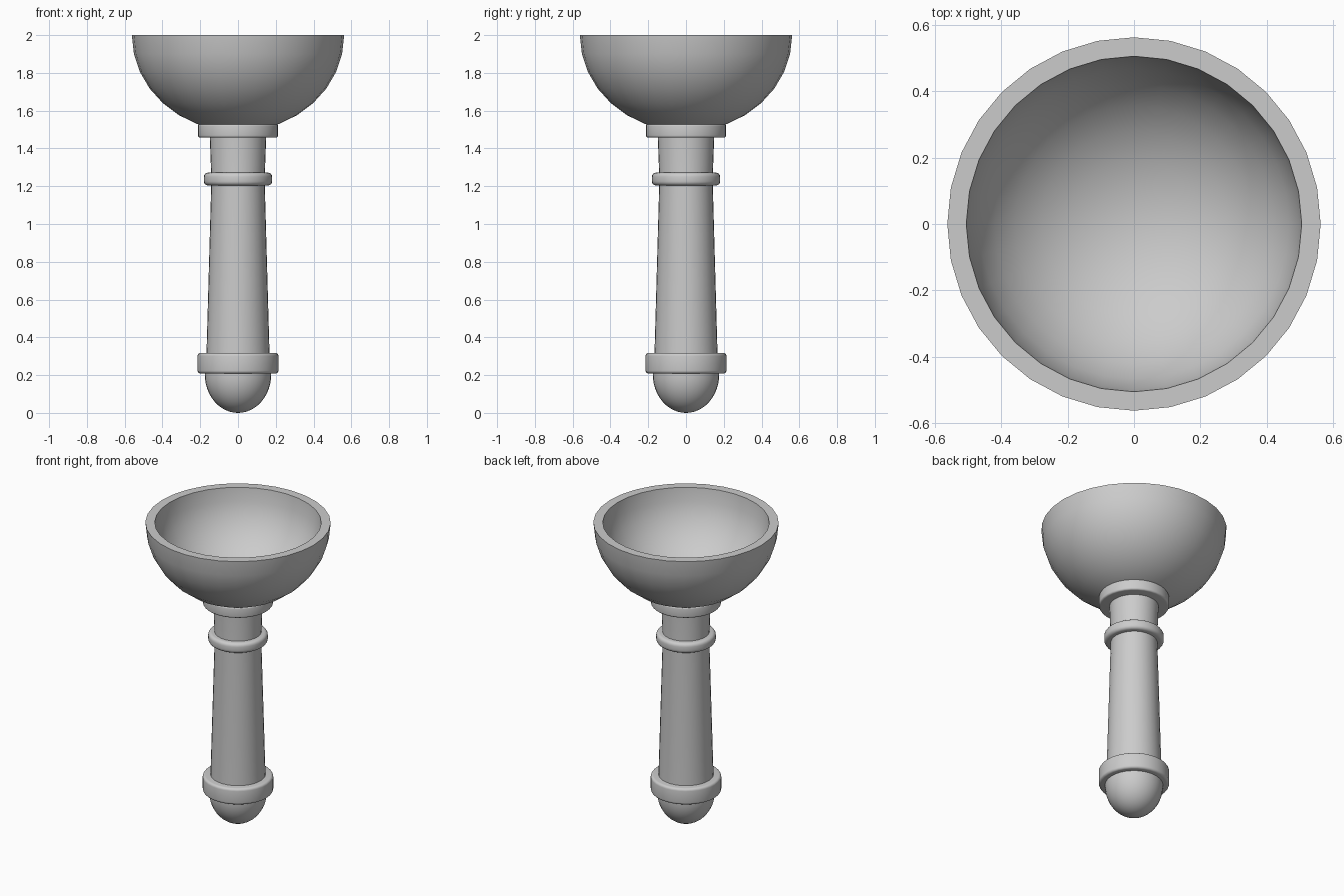
import bpy, bmesh, math

if "Cube" in bpy.data.objects:
    bpy.data.objects.remove(bpy.data.objects["Cube"])

SIDES = 32


def lathe(name, profile):
    """Revolve (radius, z) points, listed bottom to top on the outside, around z."""
    bm = bmesh.new()
    rings = []
    for r, z in profile:
        if r < 1e-5:
            rings.append([bm.verts.new((0, 0, z))])
        else:
            rings.append([bm.verts.new((r * math.cos(2 * math.pi * i / SIDES),
                                        r * math.sin(2 * math.pi * i / SIDES), z))
                          for i in range(SIDES)])
    for a, b in zip(rings, rings[1:]):
        for i in range(SIDES):
            j = (i + 1) % SIDES
            if len(a) == 1:
                bm.faces.new((a[0], b[j], b[i]))
            elif len(b) == 1:
                bm.faces.new((a[i], a[j], b[0]))
            else:
                bm.faces.new((a[i], a[j], b[j], b[i]))
    # Close open ends with flat caps
    if len(rings[0]) > 1:
        bm.faces.new(rings[0][::-1])
    if len(rings[-1]) > 1:
        bm.faces.new(rings[-1])
    bmesh.ops.recalc_face_normals(bm, faces=bm.faces)
    mesh = bpy.data.meshes.new(name)
    bm.to_mesh(mesh)
    bm.free()
    ob = bpy.data.objects.new(name, mesh)
    bpy.context.collection.objects.link(ob)
    bpy.ops.object.select_all(action='DESELECT')
    ob.select_set(True)
    bpy.context.view_layer.objects.active = ob
    bpy.ops.object.shade_smooth_by_angle(angle=math.radians(35))
    return ob


def lower_arc(r, h, z, steps):
    """Quarter ellipse from the bottom pole up to the equator at height z."""
    return [(r * math.sin(t), z - h * math.cos(t))
            for t in (math.pi / 2 * i / steps for i in range(steps + 1))]


def collar(name, r, z0, z1, bevel):
    """Disc with rounded rims."""
    arc = [math.pi / 2 * i / 4 for i in range(5)]
    low = [(r - bevel + bevel * math.sin(t), z0 + bevel - bevel * math.cos(t)) for t in arc]
    top = [(r - bevel + bevel * math.cos(t), z1 - bevel + bevel * math.sin(t)) for t in arc]
    return lathe(name, low + top)


# Hollow cup: outer shell, flat rim, inner shell
lathe("cup", lower_arc(0.562, 0.51, 2.0, 8) + lower_arc(0.505, 0.455, 2.0, 8)[::-1])

# Handle shaft: tapers up, then flares slightly under the cup
lathe("handle_shaft", [(0.167, 0.25), (0.167, 0.31), (0.141, 1.235), (0.15, 1.48)])

# Rings around the handle
collar("cup_collar", 0.213, 1.457, 1.53, 0.012)
collar("middle_ring", 0.181, 1.204, 1.272, 0.022)
collar("bottom_collar", 0.214, 0.208, 0.317, 0.016)

# Rounded end knob
lathe("end_knob", lower_arc(0.176, 0.205, 0.205, 12) + [(0.176, 0.25)])
